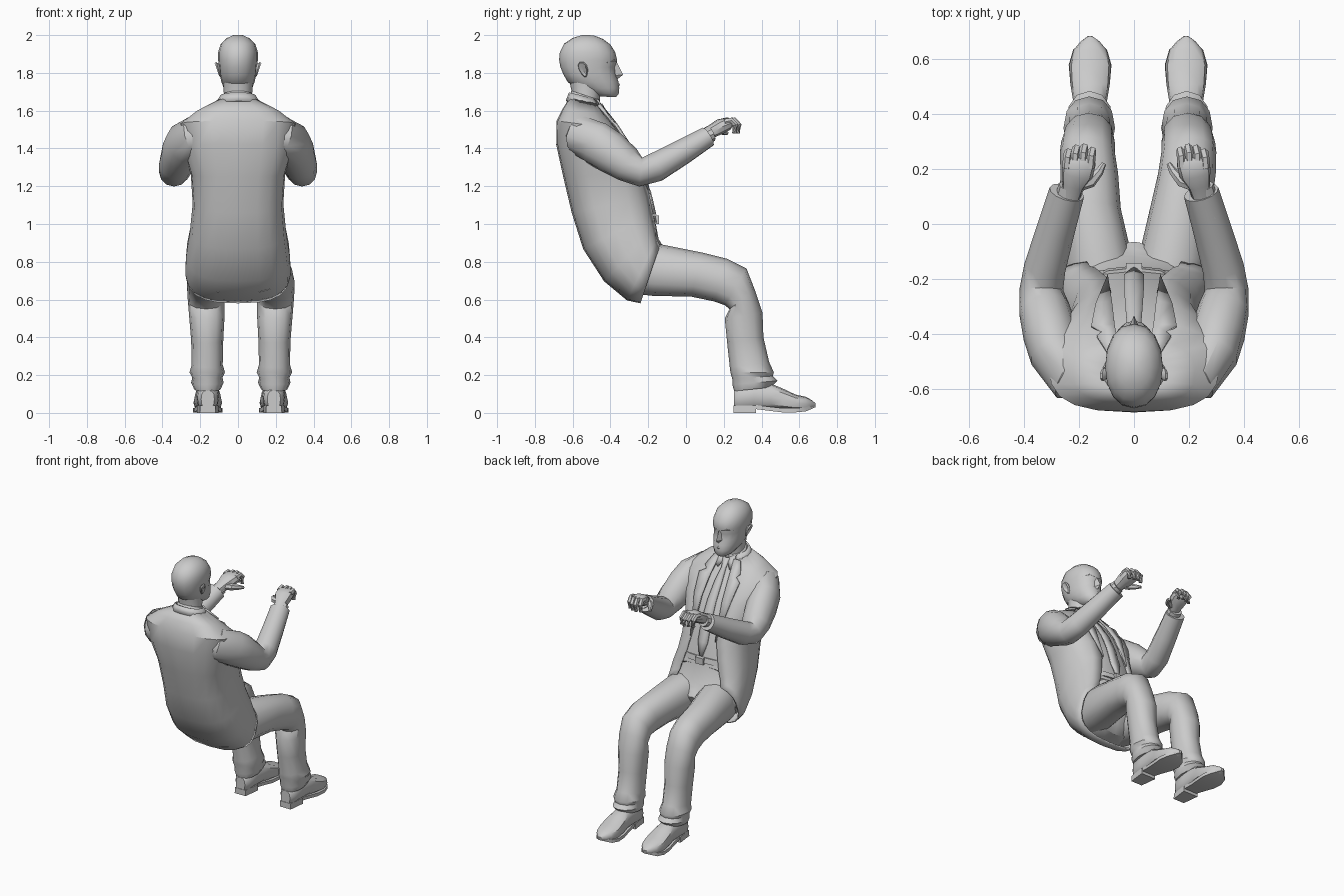
import bpy, bmesh, math
from mathutils import Vector


def make(name, verts, faces, thick=0.0, angle=35):
    bm = bmesh.new()
    vs = [bm.verts.new(v) for v in verts]
    for f in faces:
        bm.faces.new([vs[i] for i in f])
    bmesh.ops.recalc_face_normals(bm, faces=bm.faces[:])
    me = bpy.data.meshes.new(name)
    bm.to_mesh(me)
    bm.free()
    me.shade_smooth()
    me.set_sharp_from_angle(angle=math.radians(angle))
    ob = bpy.data.objects.new(name, me)
    bpy.context.collection.objects.link(ob)
    if thick:
        mod = ob.modifiers.new("thickness", 'SOLIDIFY')
        mod.thickness, mod.offset = thick, 0
    return ob


def loft(name, rings, wrap=True, cap=True, **kw):
    n = len(rings[0])
    verts = [p for r in rings for p in r]
    faces = []
    for k in range(len(rings) - 1):
        for i in range(n if wrap else n - 1):
            j = (i + 1) % n
            faces.append((k*n + i, k*n + j, (k+1)*n + j, (k+1)*n + i))
    if wrap and cap:
        faces += [tuple(range(n)), tuple(range(len(verts) - n, len(verts)))]
    return make(name, verts, faces, **kw)


def spow(v, p):
    return math.copysign(abs(v) ** p, v)


def ring(cx, w, back, front, n=14, p=0.8, gap=0.0):
    """Section symmetric in x, spanning two (y, z) points; gap opens the front."""
    b, f = Vector(back), Vector(front)
    end = math.pi - math.asin((gap / w) ** (1 / p)) if gap else math.pi
    pts = []
    for i in range(n):
        a = -end + 2 * end * i / (n - 1 if gap else n)
        q = (b + f) / 2 + (b - f) / 2 * spow(math.cos(a), p)
        pts.append((cx + w * spow(math.sin(a), p), q.x, q.y))
    return pts


def tube(name, stations, n=10, s=1, dx=0.0, p=1.0):
    """Stations are x, y, z, side radius, up radius."""
    cs = [Vector((s * q[0] + dx, q[1], q[2])) for q in stations]
    rings = []
    for i, q in enumerate(stations):
        t = (cs[min(i + 1, len(cs) - 1)] - cs[max(i - 1, 0)]).normalized()
        side = t.cross(Vector((0, 0, 1))).normalized()
        up = side.cross(t)
        rings.append([cs[i] + side * q[3] * spow(math.cos(2*math.pi*k/n), p)
                      + up * q[4] * spow(math.sin(2*math.pi*k/n), p) for k in range(n)])
    return loft(name, rings)


# Jacket, open at the front: half width, back, front, front gap
jacket = [
    (.27, (-.24, .585), (-.135, .90), .17),
    (.275, (-.31, .60), (-.15, .93), .16),
    (.27, (-.43, .70), (-.155, .99), .14),
    (.25, (-.54, .87), (-.17, 1.06), .12),
    (.235, (-.60, 1.06), (-.19, 1.15), .10),
    (.245, (-.645, 1.25), (-.235, 1.28), .085),
    (.29, (-.682, 1.42), (-.295, 1.40), .085),
    (.305, (-.68, 1.545), (-.365, 1.50), .085),
    (.22, (-.65, 1.605), (-.43, 1.575), .08),
    (.09, (-.61, 1.67), (-.47, 1.64), .05)]
loft("jacket", [ring(0, w, b, f, 19, .72, g) for w, b, f, g in jacket],
     wrap=False, thick=.01, angle=30)

# Shirt inside the jacket
loft("shirt", [ring(0, w - .02, (b[0] + .02, b[1]), (f[0] - .006, f[1]), 16, .75)
               for w, b, f, g in jacket[2:]])

# Jacket collar, shirt collar
loft("jacket_collar", [ring(0, w, b, f, 13, .9, g) for w, b, f, g in [
    (.12, (-.632, 1.65), (-.44, 1.61), .07),
    (.09, (-.615, 1.695), (-.47, 1.655), .05)]], wrap=False, thick=.01)
loft("shirt_collar", [ring(0, w, b, f, 13, .95, .015) for w, b, f in [
    (.085, (-.605, 1.65), (-.45, 1.60)),
    (.078, (-.603, 1.705), (-.46, 1.655))]], wrap=False, thick=.01)

# Lapels and collar wings
for s in (1, -1):
    make("lapel", [(s*x, y, z) for x, y, z in [
        (.055, -.455, 1.635), (.10, -.465, 1.63), (.135, -.41, 1.565), (.115, -.395, 1.545),
        (.155, -.372, 1.525), (.14, -.295, 1.41), (.095, -.188, 1.16), (.08, -.285, 1.40),
        (.07, -.37, 1.53)]],
        [(0, 1, 2, 3), (0, 3, 8), (3, 4, 8), (8, 4, 5, 7), (7, 5, 6)], thick=.012)
    make("collar_wing", [(s*x, y, z) for x, y, z in [
        (.008, -.452, 1.63), (.06, -.47, 1.66), (.07, -.425, 1.59), (.045, -.418, 1.57)]],
        [(0, 1, 2, 3)], thick=.01)

# Tie: half width, y, z of the front centre line
tie = [(.025, -.452, 1.635), (.016, -.422, 1.575), (.026, -.362, 1.50), (.032, -.287, 1.39),
       (.036, -.229, 1.27), (.036, -.189, 1.14), (.012, -.168, 1.05)]
loft("tie", [[(-w, y, z), (0, y + .006, z), (w, y, z)] for w, y, z in tie],
     wrap=False, thick=.01)

# Trouser seat, belt and buckle
loft("trouser_seat", [ring(0, w, b, f, 14, .8) for w, b, f in [
    (.20, (-.50, .98), (-.165, 1.03)), (.235, (-.49, .82), (-.145, .92)),
    (.25, (-.40, .70), (-.12, .88)), (.25, (-.30, .625), (-.11, .85)),
    (.15, (-.19, .625), (-.09, .83)), (.04, (-.14, .66), (-.065, .80))]])
loft("belt", [ring(0, .208, (-.51, z), (y, z + .05), 16, .8)
              for z, y in ((.96, -.152), (.995, -.16))])
make("belt_buckle", [(x, y, z) for y in (-.17, -.143) for z in (1.0, 1.045) for x in (-.03, .03)],
     [(0, 1, 3, 2), (4, 5, 7, 6), (0, 1, 5, 4), (2, 3, 7, 6), (0, 2, 6, 4), (1, 3, 7, 5)])

# Head and neck
loft("neck", [ring(0, w, b, f, 12, .95) for w, b, f in [
    (.085, (-.605, 1.62), (-.46, 1.60)), (.075, (-.605, 1.70), (-.455, 1.67)),
    (.078, (-.625, 1.79), (-.44, 1.74))]])
loft("head", [ring(0, w, b, f, 16, .92) for w, b, f in [
    (.035, (-.46, 1.675), (-.37, 1.672)), (.058, (-.50, 1.69), (-.356, 1.69)),
    (.075, (-.56, 1.715), (-.353, 1.72)), (.088, (-.625, 1.75), (-.358, 1.755)),
    (.097, (-.648, 1.79), (-.37, 1.79)), (.101, (-.665, 1.83), (-.376, 1.83)),
    (.105, (-.672, 1.87), (-.364, 1.865)), (.105, (-.668, 1.91), (-.375, 1.91)),
    (.092, (-.645, 1.955), (-.40, 1.95)), (.062, (-.60, 1.985), (-.44, 1.98)),
    (.025, (-.55, 2.0), (-.49, 1.999))]])
make("nose", [(0, -.368, 1.86), (-.022, -.385, 1.785), (.022, -.385, 1.785),
              (0, -.333, 1.79), (0, -.365, 1.765), (-.012, -.39, 1.85), (.012, -.39, 1.85)],
     [(0, 5, 1, 3), (0, 3, 2, 6), (1, 4, 3), (3, 4, 2)])
tube("lips", [(-.03, -.378, 1.735, .006, .006), (0, -.36, 1.737, .01, .012),
              (.03, -.378, 1.735, .006, .006)], 6)
for s in (1, -1):
    tube("brow", [(.012, -.375, 1.858, .008, .008), (.045, -.385, 1.864, .01, .009),
                  (.076, -.42, 1.855, .006, .006)], 6, s)
    # Ear as a flattened dish, wider at the top
    loft("ear", [[(s*(x + .012*math.sin(a)),
                   -.535 + r*math.cos(a)*(.024 + .008*math.sin(a)) - .01*math.sin(a) - o,
                   1.818 + .042*r*math.sin(a)) for a in [2*math.pi*i/10 for i in range(10)]]
                 for x, r, o in ((.085, .6, 0), (.104, 1, .008), (.112, .85, .01), (.105, .5, .004))])

# Arms and hands
for s in (1, -1):
    dx = .008
    tube("sleeve", [(.14, -.56, 1.475, .08, .08), (.23, -.55, 1.465, .098, .108),
                    (.285, -.47, 1.425, .098, .118), (.305, -.40, 1.38, .10, .113),
                    (.327, -.31, 1.315, .093, .095),
                    (.338, -.24, 1.275, .08, .077), (.325, -.16, 1.30, .076, .078),
                    (.285, -.02, 1.38, .07, .068), (.245, .115, 1.462, .065, .056)], 12, s, 0)
    tube("shirt_cuff", [(.27, .03, 1.43, .045, .042), (.238, .135, 1.478, .046, .042)], 10, s, dx)
    tube("palm", [(.238, .10, 1.475, .034, .032), (.228, .145, 1.495, .042, .036),
                  (.215, .185, 1.518, .058, .04), (.207, .225, 1.532, .06, .034),
                  (.206, .24, 1.532, .055, .025)], 10, s, dx, .85)
    for i in range(4):
        x, k = .164 + i * .029, (0, .012, .008, -.006)[i]
        tube("finger", [(x + .003, .205, 1.54, .016, .018), (x, .245 + k, 1.548, .016, .018),
                        (x - .003, .266 + k, 1.525, .016, .017),
                        (x - .006, .262 + k, 1.48, .013, .013)], 6, s, dx)
    tube("thumb", [(.215, .14, 1.495, .024, .024), (.165, .155, 1.495, .022, .022),
                   (.135, .19, 1.488, .016, .016), (.118, .22, 1.48, .009, .009)], 7, s, dx)

# Legs: x, half width, lower/back point, upper/front point
leg = [(.11, .11, (-.36, .64), (-.22, .90)), (.135, .13, (-.18, .62), (-.12, .89)),
       (.165, .112, (.03, .615), (.08, .85)), (.178, .105, (.15, .59), (.22, .815)),
       (.185, .10, (.205, .57), (.32, .765)), (.183, .098, (.23, .55), (.365, .65)),
       (.18, .094, (.205, .50), (.405, .53)), (.178, .085, (.218, .37), (.41, .40)),
       (.178, .082, (.232, .24), (.44, .27)), (.178, .094, (.235, .215), (.465, .215)),
       (.177, .08, (.245, .18), (.46, .195)), (.177, .086, (.245, .15), (.485, .17)),
       (.177, .07, (.255, .115), (.45, .135))]
# Shoe: y, bottom, top, half width
shoe = [(.255, .025, .12, .035), (.28, .02, .14, .055), (.36, .022, .16, .06),
        (.45, .02, .155, .062), (.51, .012, .13, .072), (.58, .01, .097, .076),
        (.635, .012, .085, .06), (.665, .02, .068, .035), (.685, .032, .052, .008)]
for s in (1, -1):
    loft("trouser_leg", [ring(s*x + (.015 if i > 2 else .005), w, b, f, 12, .9)
                         for i, (x, w, b, f) in enumerate(leg)], angle=40)
    c = s * .175 + .015
    loft("shoe", [ring(c, w, (y, z0), (y, z1), 12, .75) for y, z0, z1, w in shoe])
    # Sole and heel
    loft("sole", [[(c + sx*w, y, z) for sx, z in ((-1, z0), (1, z0), (1, z0+.022), (-1, z0+.022))]
                  for y, z0, w in ((.37, .02, .05), (.45, .01, .06), (.51, .003, .072),
                                   (.58, .003, .078), (.635, .008, .062), (.685, .03, .008))])
    loft("heel", [[(c - w, .252, z), (c + w, .252, z), (c + .056, .37, z), (c - .056, .37, z)]
                  for z, w in ((0, .042), (.04, .04))])
